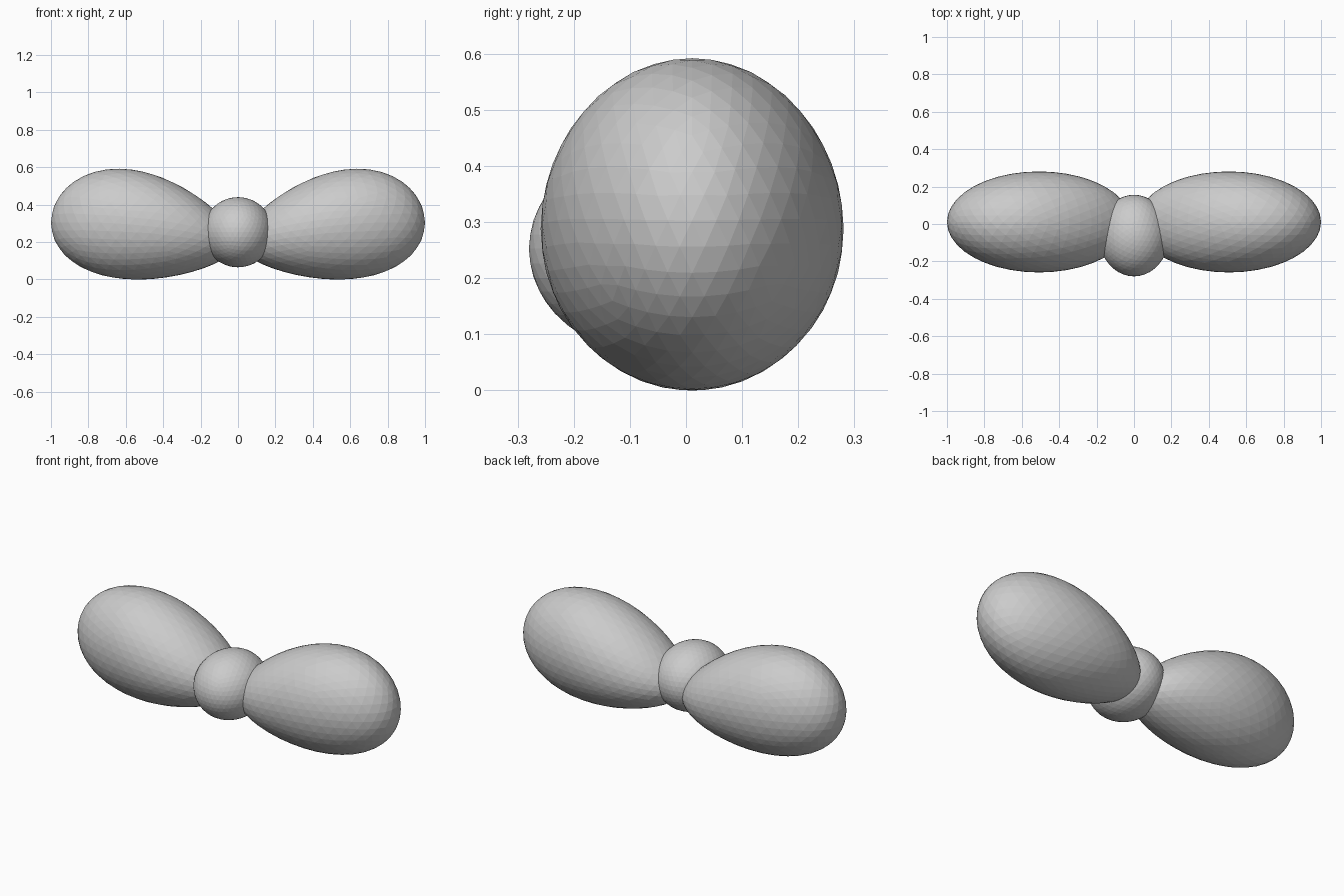
import bpy
import bmesh
from mathutils import Vector

if "Cube" in bpy.data.objects:
    bpy.data.objects.remove(bpy.data.objects["Cube"])


def sphere_object(name, shape):
    """Ico sphere whose unit vertices are remapped by a shape function."""
    bm = bmesh.new()
    bmesh.ops.create_icosphere(bm, subdivisions=4, radius=1)
    for v in bm.verts:
        v.co = shape(v.co)
    bmesh.ops.recalc_face_normals(bm, faces=bm.faces)
    mesh = bpy.data.meshes.new(name)
    bm.to_mesh(mesh)
    bm.free()
    obj = bpy.data.objects.new(name, mesh)
    bpy.context.collection.objects.link(obj)
    return obj


def lobe_shape(side):
    # egg-shaped lobe: taller and slightly raised toward the outer end
    def shape(p):
        t = p.x
        height = 0.288 + 0.065 * t - 0.015 * t * t
        middle = 0.288 + 0.05 * t - 0.035 * t * t
        return Vector((side * (0.5075 + 0.4925 * t),
                       0.011 + 0.27 * p.y,
                       middle + height * p.z))
    return shape


# Two mirrored bow lobes
sphere_object("right_bow_lobe", lobe_shape(1))
sphere_object("left_bow_lobe", lobe_shape(-1))

# Central knot, bulging forward
sphere_object("center_knot", lambda p: Vector(
    (0.188 * p.x, -0.062 + 0.218 * p.y, 0.2525 + 0.1875 * p.z)))
